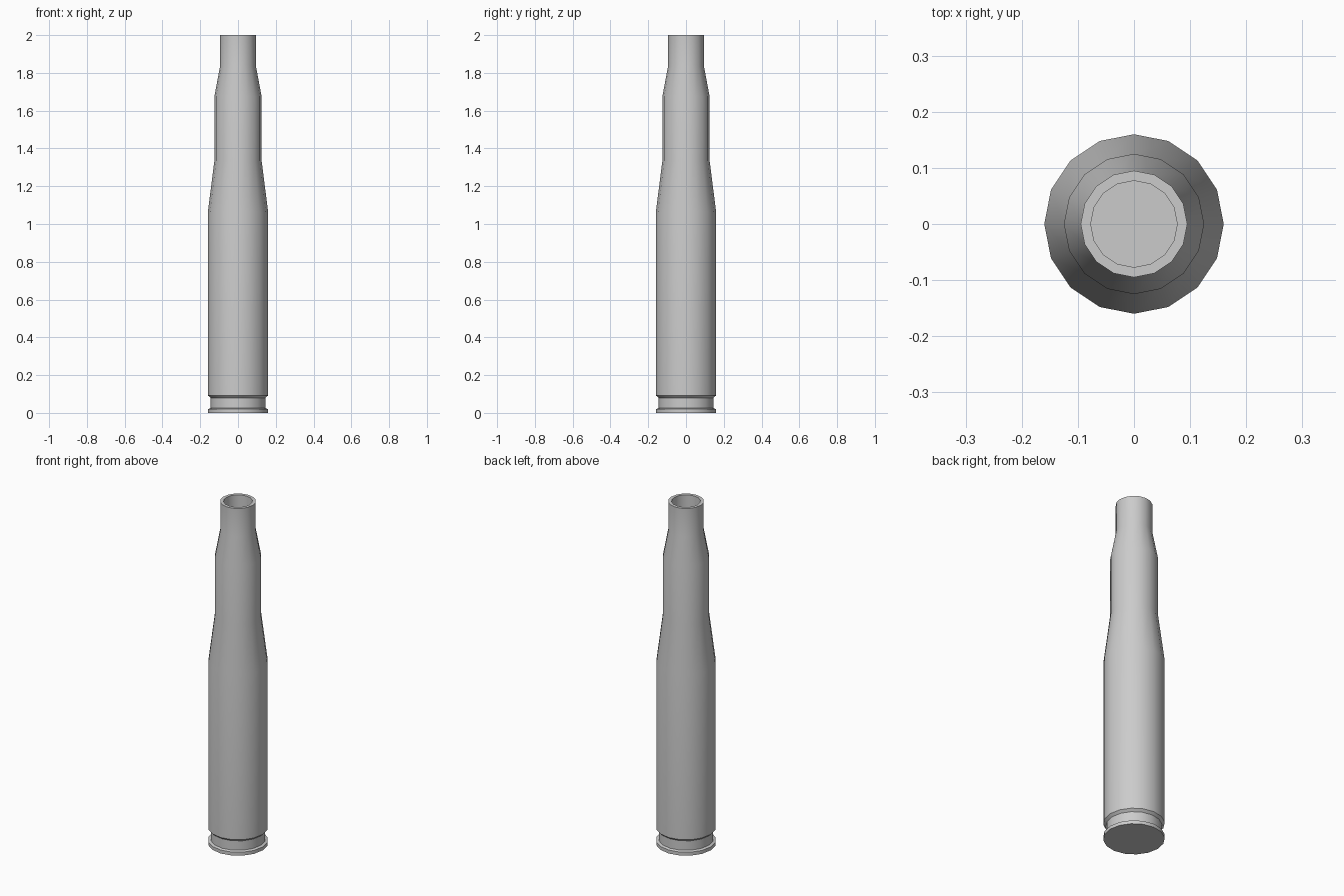
import bpy, bmesh, math

if "Cube" in bpy.data.objects:
    bpy.data.objects.remove(bpy.data.objects["Cube"])

SIDES = 16
# Lathe profile (radius, height): base rim, extractor groove, body, shoulders, neck, bore
PROFILE = [
    (0.16, 0.0), (0.16, 0.02), (0.146, 0.025), (0.146, 0.08), (0.16, 0.093),
    (0.16, 1.06), (0.125, 1.335), (0.125, 1.675), (0.095, 1.835),
    (0.095, 2.0), (0.077, 2.0), (0.077, 1.8),
]


def lathe(name, profile, sides):
    bm = bmesh.new()
    rings = []
    for r, z in profile:
        rings.append([bm.verts.new((r * math.cos(2 * math.pi * i / sides),
                                    r * math.sin(2 * math.pi * i / sides), z))
                      for i in range(sides)])
    for a, b in zip(rings, rings[1:]):
        for i in range(sides):
            j = (i + 1) % sides
            bm.faces.new((a[i], a[j], b[j], b[i]))
    # Base cap and bore floor
    bm.faces.new(rings[0][::-1])
    bm.faces.new(rings[-1])
    mesh = bpy.data.meshes.new(name)
    bm.to_mesh(mesh)
    bm.free()
    obj = bpy.data.objects.new(name, mesh)
    bpy.context.collection.objects.link(obj)
    return obj


# Hollow-necked casing
casing = lathe("casing", PROFILE, SIDES)
bpy.context.view_layer.objects.active = casing
casing.select_set(True)
bpy.ops.object.shade_smooth_by_angle(angle=math.radians(30))
